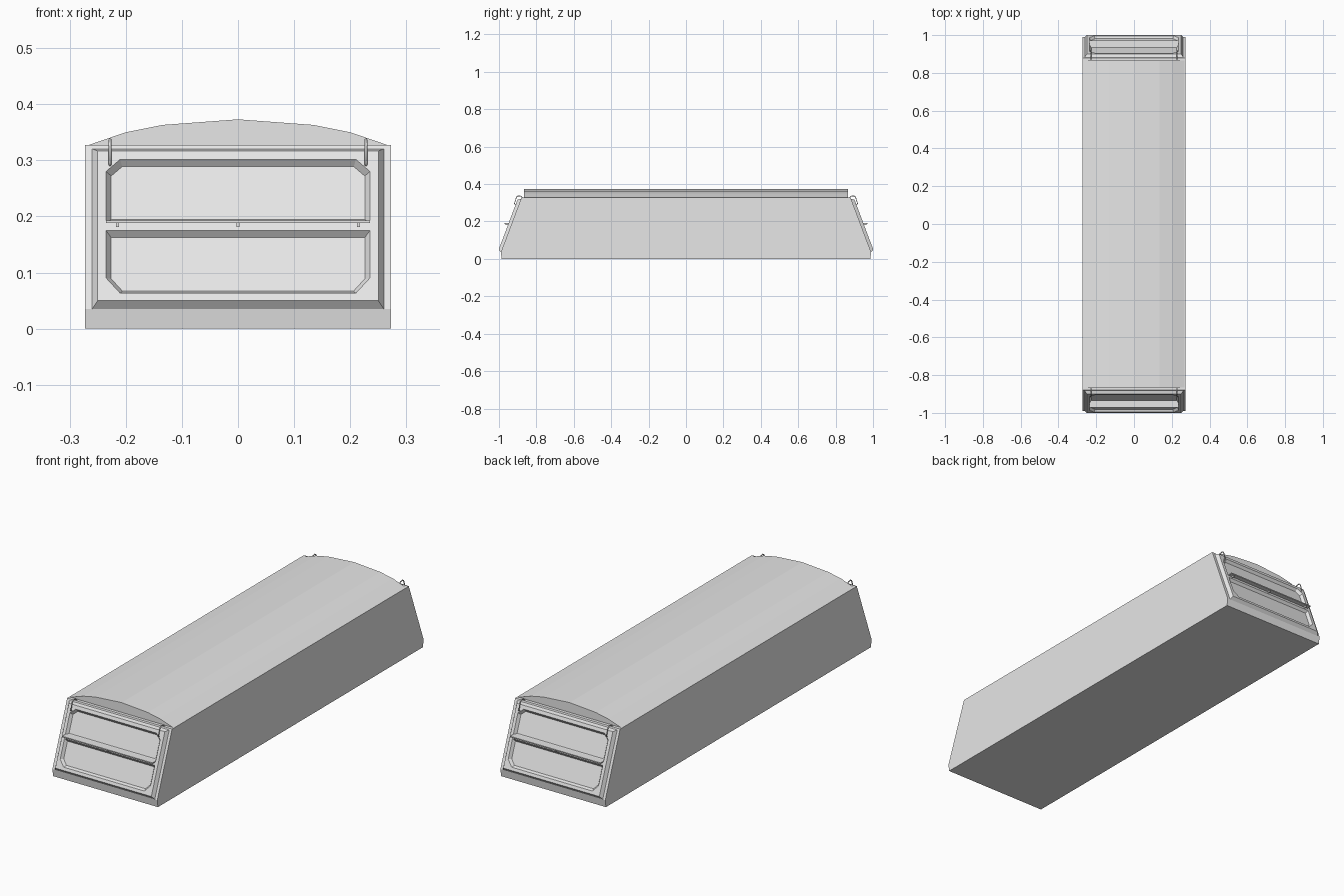
import bpy, bmesh, math

if "Cube" in bpy.data.objects:
    bpy.data.objects.remove(bpy.data.objects["Cube"])

grey = bpy.data.materials.new("light grey")
grey.diffuse_color = (0.8, 0.8, 0.8, 1)
grey.use_nodes = True
grey.node_tree.nodes["Principled BSDF"].inputs["Base Color"].default_value = grey.diffuse_color


def finish(name, bm):
    bmesh.ops.recalc_face_normals(bm, faces=bm.faces)
    mesh = bpy.data.meshes.new(name)
    bm.to_mesh(mesh)
    bm.free()
    mesh.materials.append(grey)
    ob = bpy.data.objects.new(name, mesh)
    bpy.context.collection.objects.link(ob)
    return ob


def prism(name, points, place, a, b):
    """Closed profile swept from a to b; place(p, q, t) gives x, y, z."""
    bm = bmesh.new()
    one = [bm.verts.new(place(p, q, a)) for p, q in points]
    two = [bm.verts.new(place(p, q, b)) for p, q in points]
    bm.faces.new(one)
    bm.faces.new(two)
    n = len(points)
    for i in range(n):
        j = (i + 1) % n
        bm.faces.new((one[i], one[j], two[j], two[i]))
    return finish(name, bm)


def box(name, x0, x1, y0, y1, z0, z1):
    return prism(name, [(x0, y0), (x1, y0), (x1, y1), (x0, y1)],
                 lambda p, q, t: (p, q, t), z0, z1)


# Main body with sloping ends
half = [(-0.985, 0), (-0.99, 0.035), (-0.88, 0.327)]
prism("body", half + [(-y, z) for y, z in reversed(half)],
      lambda p, q, t: (t, p, q), -0.273, 0.273)

# Arched roof
arch = [(-0.27, 0.326), (-0.2, 0.35), (-0.135, 0.363)]
prism("roof", arch + [(0, 0.373)] + [(-x, z) for x, z in reversed(arch)],
      lambda p, q, t: (p, t, q), -0.865, 0.865)

# Slope of the end wall
SLOPE = math.atan2(0.11, 0.292)
S, C = math.sin(SLOPE), math.cos(SLOPE)


def end_panel(name, side):
    """Raised panel with two recessed windows, made flat, then tilted."""
    bm = bmesh.new()

    def loop(points, w):
        return [bm.verts.new((u, v, w)) for u, v in points]

    def rect(x, v0, v1):
        return [(-x, v0), (x, v0), (x, v1), (-x, v1)]

    base = loop(rect(0.26, 0, 0.305), 0)
    rim = loop(rect(0.25, 0.01, 0.295), 0.016)
    upper = loop([(-0.235, 0.16), (0.235, 0.16), (0.235, 0.256),
                  (0.21, 0.279), (-0.21, 0.279), (-0.235, 0.256)], 0.016)
    lower = loop([(-0.21, 0.024), (0.21, 0.024), (0.235, 0.053),
                  (0.235, 0.1436), (-0.235, 0.1436), (-0.235, 0.053)], 0.016)
    edges = []
    for ring in (rim, upper, lower):
        edges += [bm.edges.new((ring[i], ring[(i + 1) % len(ring)]))
                  for i in range(len(ring))]
    bmesh.ops.triangle_fill(bm, edges=edges, use_beauty=True, normal=(0, 0, 1))
    bm.faces.new(base)
    for i in range(4):
        j = (i + 1) % 4
        bm.faces.new((base[i], base[j], rim[j], rim[i]))
    for ring in (upper, lower):
        pane = bm.faces.new(ring)
        pane.normal_update()
        bmesh.ops.inset_region(bm, faces=[pane], thickness=0.009,
                               depth=-0.013, use_even_offset=True)
    for vert in bm.verts:
        u, v, w = vert.co
        vert.co = (u, side * (0.99 - v * S + w * C), 0.035 + v * C + w * S)
    finish(name, bm)


def grab_rail(name, x, side):
    """Thin bent rail from the panel up over the roof edge."""
    curve = bpy.data.curves.new(name, 'CURVE')
    curve.dimensions = '3D'
    curve.bevel_depth = 0.0025
    curve.bevel_resolution = 1
    curve.use_fill_caps = True
    path = [(0.905, 0.29), (0.918, 0.294), (0.906, 0.331),
            (0.897, 0.337), (0.882, 0.335), (0.872, 0.325)]
    line = curve.splines.new('POLY')
    line.points.add(len(path) - 1)
    for point, (y, z) in zip(line.points, path):
        point.co = (x, side * y, z, 1)
    curve.materials.append(grey)
    bpy.context.collection.objects.link(bpy.data.objects.new(name, curve))


# Both ends are alike
for side, label in ((-1, "front"), (1, "back")):
    end_panel(label + "_panel", side)
    box(label + "_shelf", -0.235, 0.235, side * 0.935, side * 0.972, 0.188, 0.193)
    for i, x in enumerate((-0.215, 0, 0.215)):
        box(f"{label}_bracket_{i + 1}", x - 0.0025, x + 0.0025,
            side * 0.935, side * 0.965, 0.181, 0.188)
    for i, x in enumerate((-0.228, 0.228)):
        grab_rail(f"{label}_grab_rail_{i + 1}", x, side)
